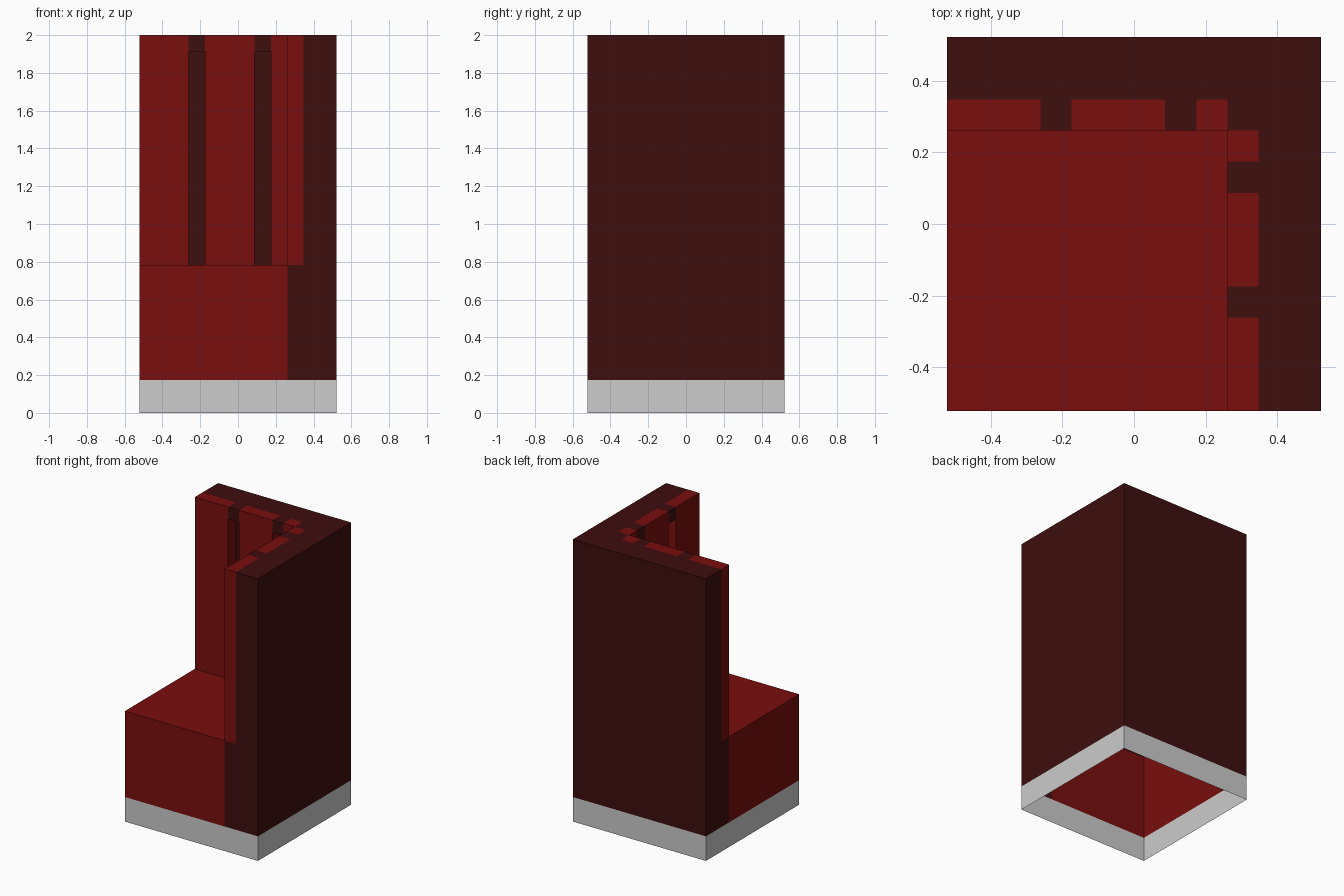
import bpy, bmesh
from mathutils import Vector

if "Cube" in bpy.data.objects:
    bpy.data.objects.remove(bpy.data.objects["Cube"])

U = 2 / 23          # one block: the model is 12 x 12 x 23 blocks


def material(name, srgb):
    m = bpy.data.materials.new(name)
    lin = [((c / 255 + 0.055) / 1.055) ** 2.4 for c in srgb]
    m.diffuse_color = (*lin, 1)
    m.use_nodes = True
    m.node_tree.nodes["Principled BSDF"].inputs["Base Color"].default_value = m.diffuse_color
    return m


RED = material("cushion red", (122, 14, 14))
DARK = material("frame dark red", (62, 14, 14))
GREY = material("base grey", (204, 204, 204))


def swap(b):
    """Mirror a box across the sofa's diagonal (x <-> y)."""
    x0, x1, y0, y1, z0, z1 = b
    return (y0, y1, x0, x1, z0, z1)


# Parts as boxes in block units: x0, x1, y0, y1, z0, z1
spans = [(-6, -3), (-2, 1), (2, 3)]      # back cushions
gaps = [(-3, -2), (1, 2)]                # recesses between them
cushions = [(a, b, 3, 4, 9, 23) for a, b in spans]
caps = [(a, b, 3, 4, 22, 23) for a, b in gaps]

parts = {
    "base": (GREY, [(-6, 6, -6, 6, 0, 2)]),
    "seat": (RED, [(-6, 3, -6, 3, 2, 9)]),
    "rear_cushions": (RED, cushions),
    "side_cushions": (RED, [swap(b) for b in cushions]),
    "back_frame": (DARK, [(-6, 6, 4, 6, 2, 23), (4, 6, -6, 4, 2, 23),
                          (-6, 4, 3, 4, 2, 9), (3, 4, -6, 3, 2, 9),
                          (3, 4, 3, 4, 9, 23)]
                   + caps + [swap(b) for b in caps]),
}


def cells(boxes):
    return {(x, y, z) for x0, x1, y0, y1, z0, z1 in boxes
            for x in range(x0, x1) for y in range(y0, y1) for z in range(z0, z1)}


solid = set().union(*(cells(boxes) for _, boxes in parts.values()))


def build(name, mat, boxes):
    """Outer skin of a part: faces only where the neighbour is empty, open underneath."""
    bm = bmesh.new()
    for c in cells(boxes):
        for axis in range(3):
            for side in (-1, 1):
                n = list(c)
                n[axis] += side
                if tuple(n) in solid or n[2] < 0:
                    continue
                mid = Vector(c) + Vector((0.5, 0.5, 0.5))
                mid[axis] += side / 2
                a, b = Vector(), Vector()
                a[(axis + 1) % 3] = 0.5
                b[(axis + 2) % 3] = 0.5 * side
                bm.faces.new([bm.verts.new((mid + p) * U)
                              for p in (-a - b, a - b, a + b, b - a)])
    bmesh.ops.remove_doubles(bm, verts=bm.verts, dist=1e-4)
    bmesh.ops.dissolve_limit(bm, angle_limit=0.01, verts=bm.verts, edges=bm.edges)
    mesh = bpy.data.meshes.new(name)
    bm.to_mesh(mesh)
    bm.free()
    mesh.materials.append(mat)
    bpy.context.collection.objects.link(bpy.data.objects.new(name, mesh))


for name, (mat, boxes) in parts.items():
    build(name, mat, boxes)
